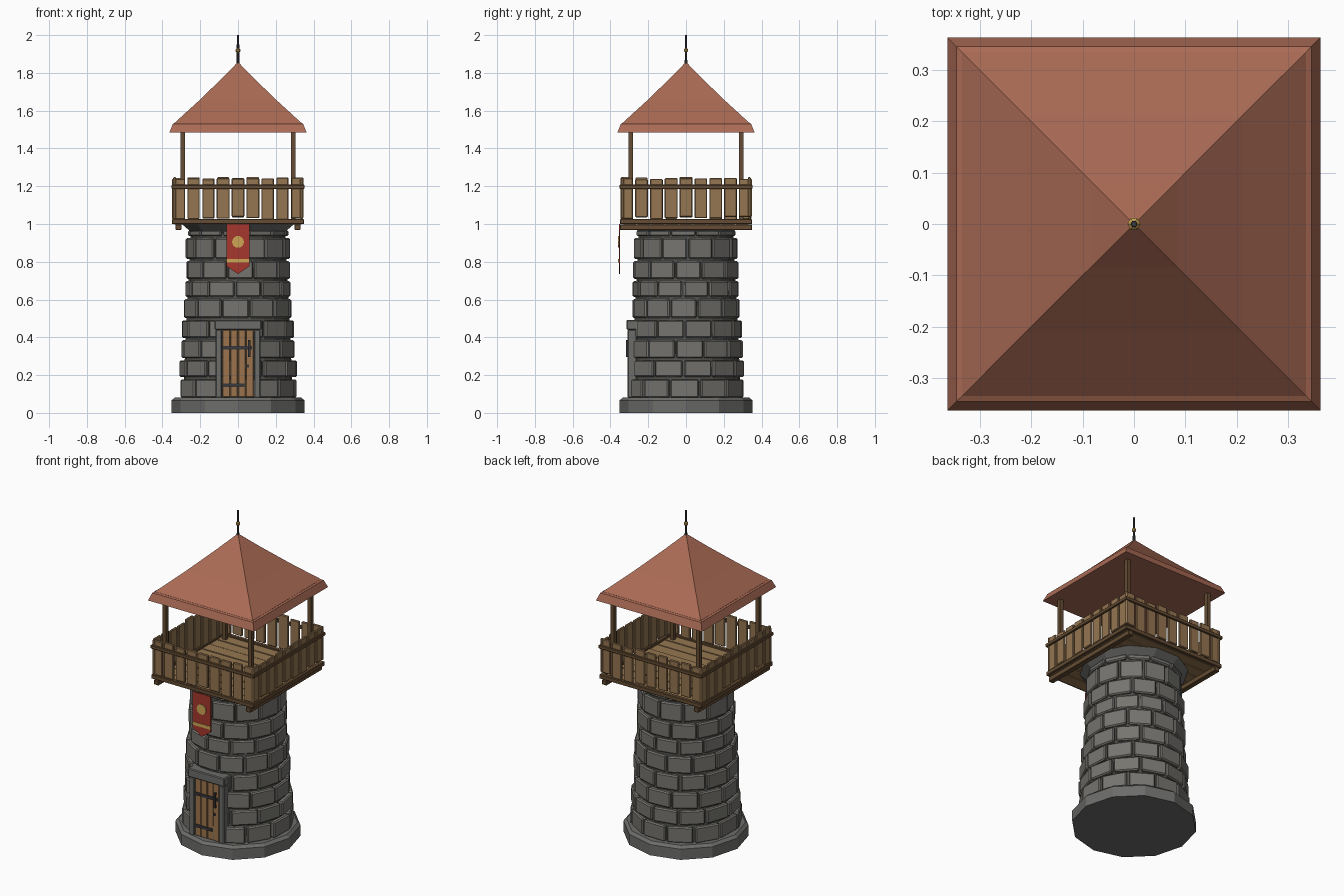
import bpy, bmesh, math, random
from mathutils import Matrix, Vector

if "Cube" in bpy.data.objects:
    bpy.data.objects.remove(bpy.data.objects["Cube"])

random.seed(7)


def material(name, rgb):
    m = bpy.data.materials.new(name)
    m.diffuse_color = (*rgb, 1)
    m.use_nodes = True
    m.node_tree.nodes["Principled BSDF"].inputs["Base Color"].default_value = m.diffuse_color
    return m


ROOF = material("clay_red", (0.40, 0.145, 0.09))
STONE = material("stone_grey", (0.18, 0.175, 0.16))
BASE = material("base_grey", (0.15, 0.15, 0.145))
MORTAR = material("dark_mortar", (0.085, 0.085, 0.08))
PLANK = material("plank_wood", (0.30, 0.18, 0.083))
BEAM = material("dark_wood", (0.13, 0.073, 0.033))
DOOR = material("door_wood", (0.33, 0.175, 0.072))
IRON = material("iron", (0.04, 0.04, 0.045))
RED = material("banner_red", (0.38, 0.038, 0.027))
GOLD = material("gold", (0.62, 0.38, 0.09))


def finish(name, bm, mat, bevel=0):
    bmesh.ops.recalc_face_normals(bm, faces=bm.faces)
    me = bpy.data.meshes.new(name)
    bm.to_mesh(me)
    bm.free()
    me.materials.append(mat)
    ob = bpy.data.objects.new(name, me)
    bpy.context.collection.objects.link(ob)
    if bevel:
        mod = ob.modifiers.new("bevel", 'BEVEL')
        mod.width = bevel
        mod.segments = 1
    return ob


def box(bm, x0, x1, y0, y1, z0, z1, rot=None):
    m = Matrix.Translation(((x0 + x1) / 2, (y0 + y1) / 2, (z0 + z1) / 2))
    m = m @ Matrix.Diagonal((x1 - x0, y1 - y0, z1 - z0, 1))
    bmesh.ops.create_cube(bm, size=1, matrix=(rot @ m) if rot else m)


def boxes(name, mat, items, bevel=0):
    bm = bmesh.new()
    for it in items:
        box(bm, *it)
    return finish(name, bm, mat, bevel)


def stack(name, mat, rings, sides, phase=0.0):
    """Closed solid from (radius, z) rings; radius 0 makes a tip."""
    bm = bmesh.new()
    prev = None
    for r, z in rings:
        n = sides if r else 1
        cur = [bm.verts.new((r * math.cos(phase + math.tau * i / sides),
                             r * math.sin(phase + math.tau * i / sides), z)) for i in range(n)]
        if prev is None:
            bm.faces.new(cur[::-1])
        else:
            for i in range(sides):
                j = (i + 1) % sides
                if n == 1:
                    bm.faces.new((prev[i], prev[j], cur[0]))
                else:
                    bm.faces.new((prev[i], prev[j], cur[j], cur[i]))
        prev = cur
    if len(prev) > 1:
        bm.faces.new(prev)
    return finish(name, bm, mat)


def plate(name, mat, points, y0, y1):
    """Extrude an x-z outline along y."""
    bm = bmesh.new()
    f = bm.faces.new([bm.verts.new((x, y0, z)) for x, z in points])
    g = bmesh.ops.extrude_face_region(bm, geom=[f])["geom"]
    bmesh.ops.translate(bm, vec=(0, y1 - y0, 0),
                        verts=[v for v in g if isinstance(v, bmesh.types.BMVert)])
    return finish(name, bm, mat)


# Foundation, mortar core and flared collar below the deck
stack("foundation", BASE, [(0.352, 0), (0.352, 0.066), (0.335, 0.082)], 12)
stack("tower_core", MORTAR, [(0.292, 0.07), (0.25, 0.97)], 24)
stack("collar", BASE, [(0.245, 0.945), (0.262, 0.962), (0.305, 0.997)], 12, math.pi / 12)

# Stone courses, each of twelve flat blocks
rows = [(0.08, 0.178, 0.317), (0.19, 0.278, 0.312), (0.29, 0.385, 0.305), (0.397, 0.49, 0.298),
        (0.502, 0.602, 0.292), (0.614, 0.697, 0.283), (0.709, 0.803, 0.284),
        (0.815, 0.925, 0.276), (0.936, 0.966, 0.270)]
bm = bmesh.new()
for k, (z0, z1, radius) in enumerate(rows):
    start = math.radians(15 * (k % 2) + random.uniform(-4, 4))
    for i in range(12):
        a = start + math.tau * i / 12
        half = math.radians(14.0 + random.uniform(-0.4, 0.4))
        r = radius + random.uniform(-0.006, 0.003)
        if z1 < 0.45 and abs(math.cos(a)) < 0.4 and math.sin(a) < 0:
            r -= 0.012                      # recess behind the door
        ring = []
        for z in (z0, z1):
            for rad, ang in ((r, a - half), (r, a + half), (0.23, a + half), (0.23, a - half)):
                ring.append(bm.verts.new((rad * math.cos(ang), rad * math.sin(ang), z)))
        for f in ((0, 1, 2, 3), (4, 5, 6, 7), (0, 1, 5, 4), (1, 2, 6, 5), (2, 3, 7, 6), (3, 0, 4, 7)):
            bm.faces.new([ring[j] for j in f])
finish("stone_blocks", bm, STONE, 0.007)

# Door with stone frame and iron fittings
boxes("door_frame", BASE, [(s * 0.102 - 0.018, s * 0.102 + 0.018, -0.31, -0.26, 0.08, 0.44)
                           for s in (-1, 1)]
      + [(-0.125, 0.125, -0.315, -0.25, 0.44, 0.492)], 0.005)
boxes("door_planks", DOOR, [(x - 0.02, x + 0.02, -0.301 - d, -0.26, 0.083, 0.438)
                            for x, d in ((-0.063, 0), (-0.021, 0.002), (0.021, 0), (0.063, 0.002))], 0.003)
boxes("door_straps", IRON, [(-0.083, 0.075, -0.308, -0.299, 0.335, 0.353),
                            (-0.083, 0.035, -0.308, -0.299, 0.138, 0.155),
                            (0.043, 0.057, -0.308, -0.299, 0.24, 0.256)])
boxes("door_handle", IRON, [(0.054, 0.066, -0.318, -0.31, 0.295, 0.385),
                            (0.054, 0.066, -0.312, -0.299, 0.295, 0.307),
                            (0.054, 0.066, -0.312, -0.299, 0.373, 0.385)])

# Deck: two carrying beams with floorboards across them
boxes("deck_beams", BEAM, [(s * 0.315 - 0.016, s * 0.315 + 0.016, -0.35, 0.35, 0.968, 0.998)
                           for s in (-1, 1)], 0.003)
pitch = 0.67 / 9
boxes("floorboards", PLANK, [(-0.335, 0.335, -0.335 + i * pitch + 0.003, -0.335 + (i + 1) * pitch - 0.003,
                              0.997, 1.014 + random.uniform(-0.002, 0.002)) for i in range(9)])

# Railing: uneven planks and two rails on every side
planks, rails = bmesh.new(), bmesh.new()
for side in range(4):
    rot = Matrix.Rotation(side * math.pi / 2, 4, 'Z')
    for i in range(9):
        x = (i - 4) * 0.0785
        w = 0.033 + random.uniform(-0.002, 0.002)
        box(planks, x - w, x + w, -0.343, -0.328, 1.027 + random.uniform(-0.005, 0.012),
            1.243 + random.uniform(-0.008, 0.006), rot)
    box(rails, -0.353, 0.353, -0.353, -0.339, 1.186, 1.208, rot)
    box(rails, -0.35, 0.35, -0.35, -0.325, 1.0, 1.026, rot)
finish("railing_planks", planks, PLANK, 0.004)
finish("railing_rails", rails, BEAM, 0.003)

# Roof posts
boxes("roof_posts", BEAM, [(x * 0.293 - 0.012, x * 0.293 + 0.012, y * 0.293 - 0.012, y * 0.293 + 0.012,
                            1.01, 1.5) for x in (-1, 1) for y in (-1, 1)])

# Roof: sloped eave band and slightly sagging pyramid
q = math.sqrt(2)
stack("roof_eave", ROOF, [(0.363 * q, 1.485), (0.345 * q, 1.53), (0.335 * q, 1.535)], 4, math.pi / 4)
stack("roof", ROOF, [(0.335 * q, 1.53), (0.335 * q, 1.536), (0.21 * q, 1.65), (0.085 * q, 1.771),
                     (0, 1.858)], 4, math.pi / 4)

# Finial
stack("finial_rod", IRON, [(0.008, 1.84), (0.006, 2.0)], 6)
stack("finial_knob", GOLD, [(0.006, 1.908), (0.013, 1.915), (0.013, 1.924), (0.006, 1.931)], 6)

# Banner hanging from the deck
plate("banner", RED, [(-0.062, 1.0), (0.062, 1.0), (0.062, 0.778), (0, 0.735), (-0.062, 0.778)],
      -0.356, -0.35)
plate("banner_stripe", GOLD, [(-0.062, 0.815), (0.062, 0.815), (0.062, 0.795), (-0.062, 0.795)],
      -0.359, -0.355)
plate("banner_disc", GOLD, [(0.032 * math.cos(math.tau * i / 10), 0.905 + 0.032 * math.sin(math.tau * i / 10))
                            for i in range(10)], -0.36, -0.355)
